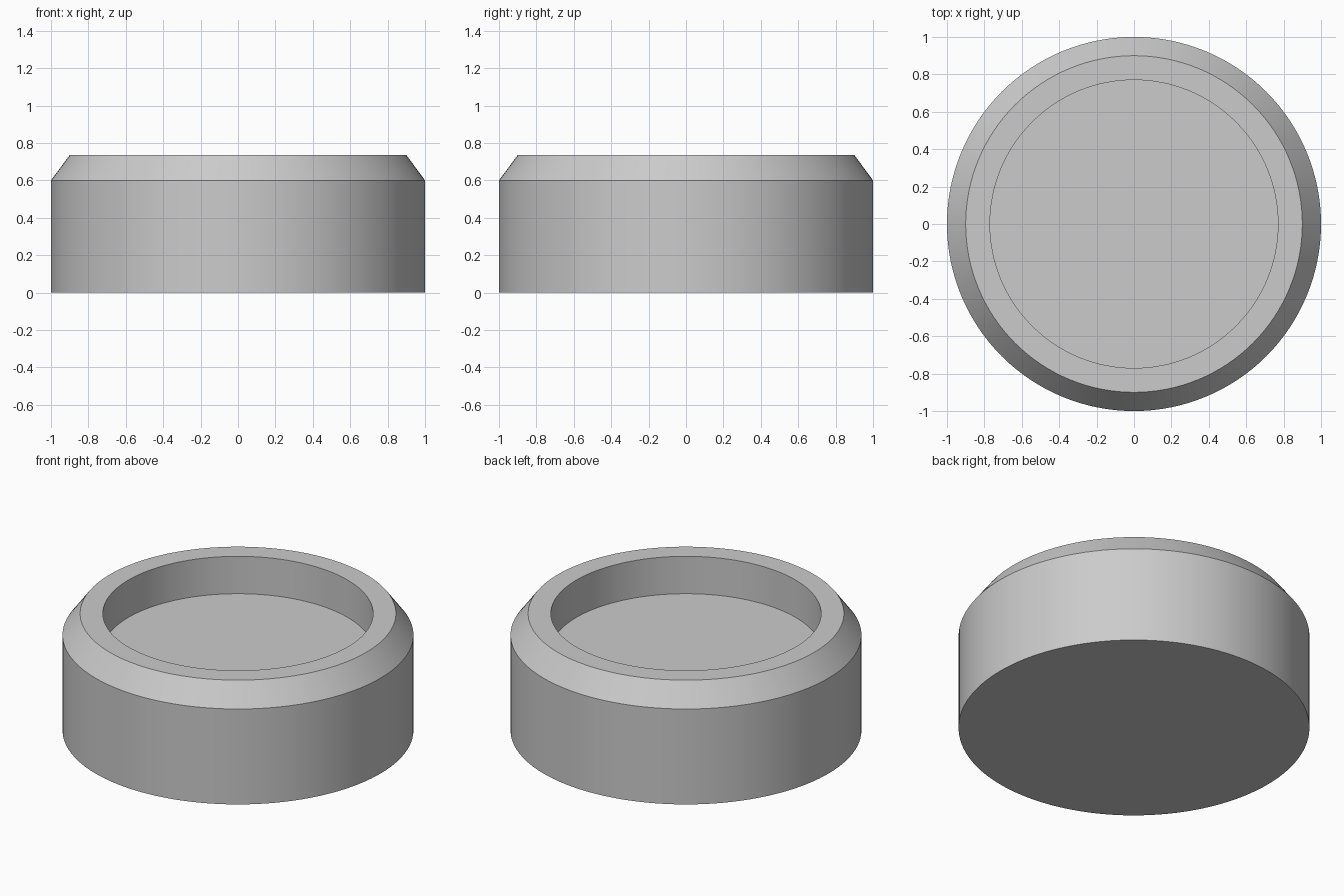
import bpy
import bmesh
import math

cube = bpy.data.objects.get("Cube")
if cube:
    bpy.data.objects.remove(cube, do_unlink=True)

# Plain grey material
grey = bpy.data.materials.new("plain grey")
grey.use_nodes = True
color = (0.6, 0.6, 0.6, 1)
grey.diffuse_color = color
grey.node_tree.nodes["Principled BSDF"].inputs["Base Color"].default_value = color

# Half section (radius, height): base, wall, bevel, rim, recess wall, recess floor
profile = [(0, 0), (1, 0), (1, 0.6), (0.9, 0.735), (0.77, 0.735), (0.77, 0.5), (0, 0.5)]

bm = bmesh.new()
verts = [bm.verts.new((r, 0, z)) for r, z in profile]
edges = [bm.edges.new(pair) for pair in zip(verts, verts[1:])]
bmesh.ops.spin(bm, geom=verts + edges, cent=(0, 0, 0), axis=(0, 0, 1),
               angle=math.tau, steps=128, use_duplicate=False)
bmesh.ops.remove_doubles(bm, verts=bm.verts, dist=0.0001)
bmesh.ops.recalc_face_normals(bm, faces=bm.faces)

# Round body with a recessed top
mesh = bpy.data.meshes.new("recessed_round_body")
bm.to_mesh(mesh)
bm.free()
mesh.materials.append(grey)
body = bpy.data.objects.new("recessed_round_body", mesh)
bpy.context.collection.objects.link(body)

# Smooth walls with sharp rims
bpy.ops.object.select_all(action="DESELECT")
body.select_set(True)
bpy.context.view_layer.objects.active = body
bpy.ops.object.shade_smooth_by_angle(angle=math.radians(25))
